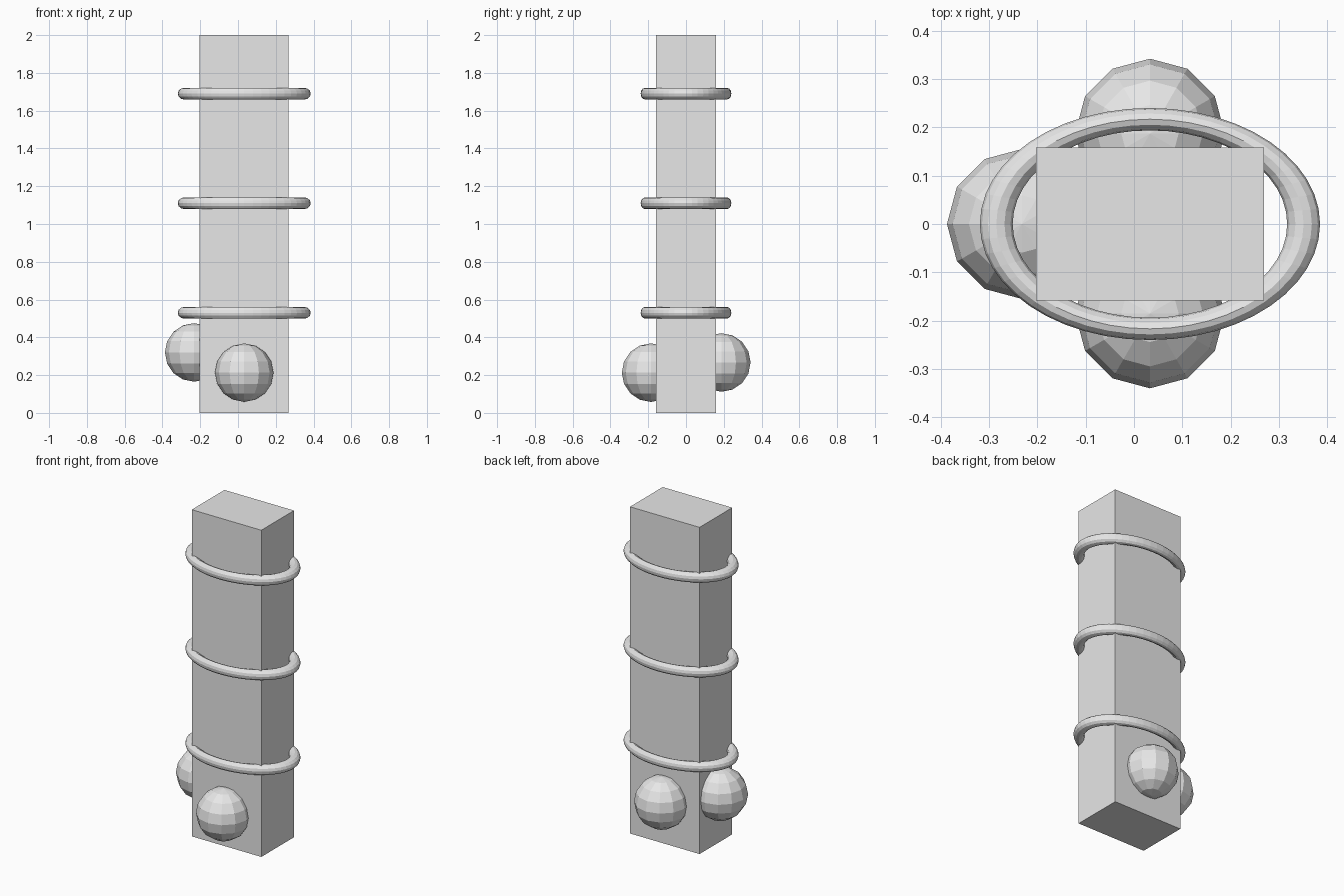
import bpy

if "Cube" in bpy.data.objects:
    bpy.data.objects.remove(bpy.data.objects["Cube"], do_unlink=True)

grey = bpy.data.materials.new("light_grey")
grey.use_nodes = True
GREY = (0.8, 0.8, 0.8, 1)
grey.diffuse_color = GREY
grey.node_tree.nodes["Principled BSDF"].inputs["Base Color"].default_value = GREY

CX = 0.033  # axis of the column


def finish(name, scale=(1, 1, 1)):
    ob = bpy.context.object
    ob.name = name
    ob.scale = scale
    ob.data.materials.append(grey)
    return ob


# Rectangular column
bpy.ops.mesh.primitive_cube_add(size=1, location=(CX, 0, 1))
finish("column", (0.471, 0.316, 2))

# Oval rings around the column
for name, z in (("lower", 0.53), ("middle", 1.11), ("upper", 1.69)):
    bpy.ops.mesh.primitive_torus_add(
        major_radius=0.318, minor_radius=0.034,
        major_segments=48, minor_segments=12, location=(CX, 0, z))
    finish(name + "_ring", (1, 0.682, 0.91))

# Faceted balls half sunk into the base
balls = {
    "front_ball": (CX, -0.185, 0.213),
    "back_ball": (CX, 0.187, 0.267),
    "right_ball": (-0.232, 0, 0.32),
}
for name, place in balls.items():
    bpy.ops.mesh.primitive_uv_sphere_add(
        segments=12, ring_count=8, radius=0.155, location=place)
    finish(name)
